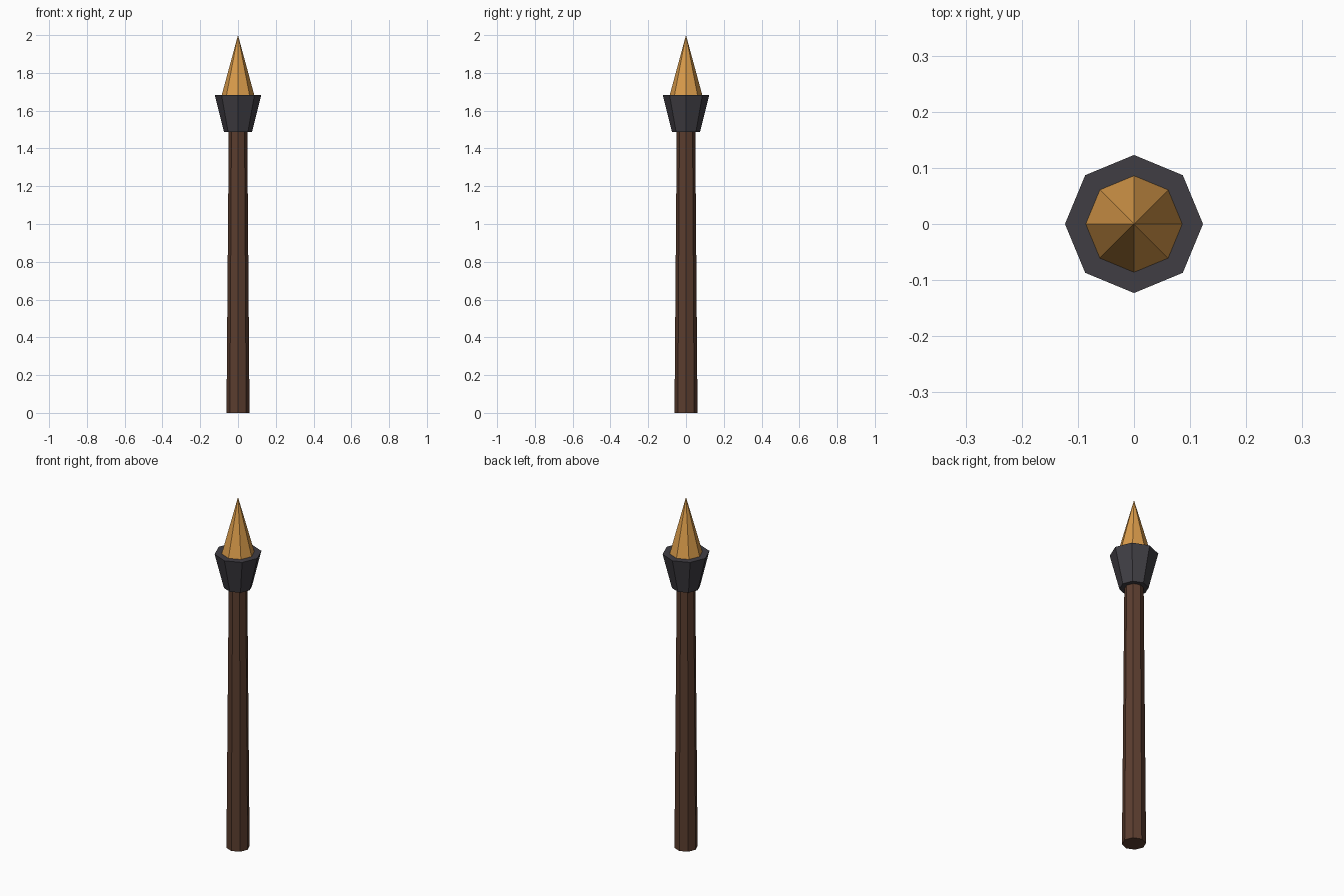
import bpy
import math

if "Cube" in bpy.data.objects:
    bpy.data.objects.remove(bpy.data.objects["Cube"])


def material(name, color):
    m = bpy.data.materials.new(name)
    m.diffuse_color = (*color, 1.0)
    m.use_nodes = True
    m.node_tree.nodes["Principled BSDF"].inputs["Base Color"].default_value = m.diffuse_color
    return m


wood = material("dark_wood", (0.105, 0.047, 0.028))
iron = material("dark_iron", (0.051, 0.048, 0.057))
amber = material("amber_flame", (0.70, 0.33, 0.07))


def octagon_part(name, r_bottom, r_top, z_bottom, z_top, mat):
    """Tapered eight-sided part with corners on the x and y axes."""
    bpy.ops.mesh.primitive_cone_add(
        vertices=8, radius1=r_bottom, radius2=r_top,
        depth=z_top - z_bottom, location=(0, 0, (z_bottom + z_top) / 2))
    obj = bpy.context.object
    obj.name = name
    obj.data.materials.append(mat)
    return obj


# Gently tapered handle
octagon_part("shaft", 0.061, 0.049, 0.0, 1.487, wood)
# Flared cup holding the flame
octagon_part("collar", 0.074, 0.123, 1.487, 1.683, iron)
# Pointed flame standing on the collar
octagon_part("flame", 0.086, 0.0, 1.683, 2.0, amber)
